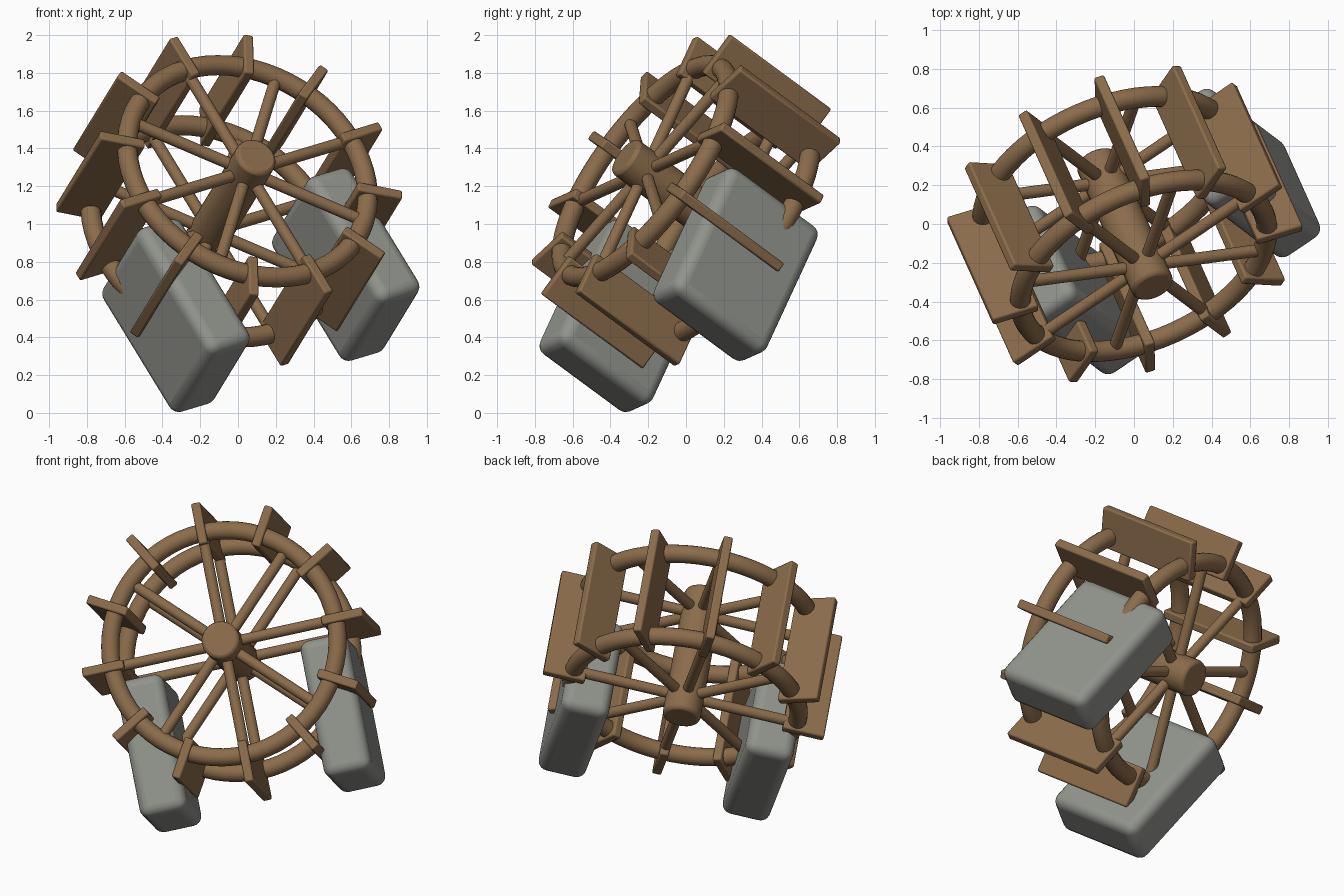
import bpy
import math
from mathutils import Matrix, Vector

cube = bpy.data.objects.get("Cube")
if cube:
    bpy.data.objects.remove(cube)


def material(name, rgb):
    mat = bpy.data.materials.new(name)
    mat.use_nodes = True
    mat.diffuse_color = (*rgb, 1)
    mat.node_tree.nodes["Principled BSDF"].inputs["Base Color"].default_value = (*rgb, 1)
    return mat


WOOD = material("brown wood", (0.26, 0.15, 0.07))
STONE = material("grey stone", (0.28, 0.29, 0.26))

# Tilted wheel frame: local z is the axle, local y points away from the stones
axle_dir = Vector((0.34, -0.757, 0.558)).normalized()
level = Vector((0, 0, 1)).cross(axle_dir).normalized()
side = Matrix.Rotation(math.radians(17), 3, axle_dir) @ level
FRAME = Matrix((side, axle_dir.cross(side), axle_dir)).transposed().to_4x4()
FRAME.translation = (-0.047, 0, 1.12)

RING_RADIUS = 0.677
RING_OFFSET = 0.285


def finish(name, mat, local, bevel=0, segments=2):
    obj = bpy.context.object
    obj.name = name
    obj.data.materials.append(mat)
    obj.matrix_world = FRAME @ local
    if bevel:
        mod = obj.modifiers.new("rounded edges", "BEVEL")
        mod.width = bevel
        mod.segments = segments
        mod.limit_method = "ANGLE"
        mod.angle_limit = math.radians(40)
    bpy.ops.object.shade_smooth_by_angle(angle=math.radians(40))
    return obj


def box(name, mat, size, local, bevel, segments=2):
    bpy.ops.mesh.primitive_cube_add(size=1)
    bpy.context.object.data.transform(Matrix.Diagonal((*size, 1)))
    return finish(name, mat, local, bevel, segments)


def rod(name, radius, length, local, bevel=0):
    bpy.ops.mesh.primitive_cylinder_add(vertices=24, radius=radius, depth=length)
    return finish(name, WOOD, local, bevel)


def spin(degrees):
    return Matrix.Rotation(math.radians(degrees), 4, "Z")


# Axle through both rims
rod("axle", 0.113, 0.86, Matrix.Identity(4), 0.02)

# Two rims, each with eight spokes
for label, z in (("front", RING_OFFSET), ("back", -RING_OFFSET)):
    bpy.ops.mesh.primitive_torus_add(major_radius=RING_RADIUS, minor_radius=0.054,
                                     major_segments=64, minor_segments=16)
    finish(label + "_rim", WOOD, Matrix.Translation((0, 0, z)))
    for i in range(8):
        place = (spin(i * 45) @ Matrix.Translation((RING_RADIUS / 2, 0, z))
                 @ Matrix.Rotation(math.pi / 2, 4, "Y"))
        rod(f"{label}_spoke_{i + 1}", 0.032, RING_RADIUS, place)

# Twelve paddles across the rims
for i in range(12):
    place = spin(i * 30) @ Matrix.Translation((0.725, 0, 0))
    box(f"paddle_{i + 1}", WOOD, (0.25, 0.055, 0.70), place, 0.01)

# Rounded support stones on either side
for label, sign in (("left", 1), ("right", -1)):
    place = Matrix.Translation((sign * 0.558, -0.469, -0.176))
    box(label + "_stone", STONE, (0.288, 0.834, 0.644), place, 0.06, 5)
